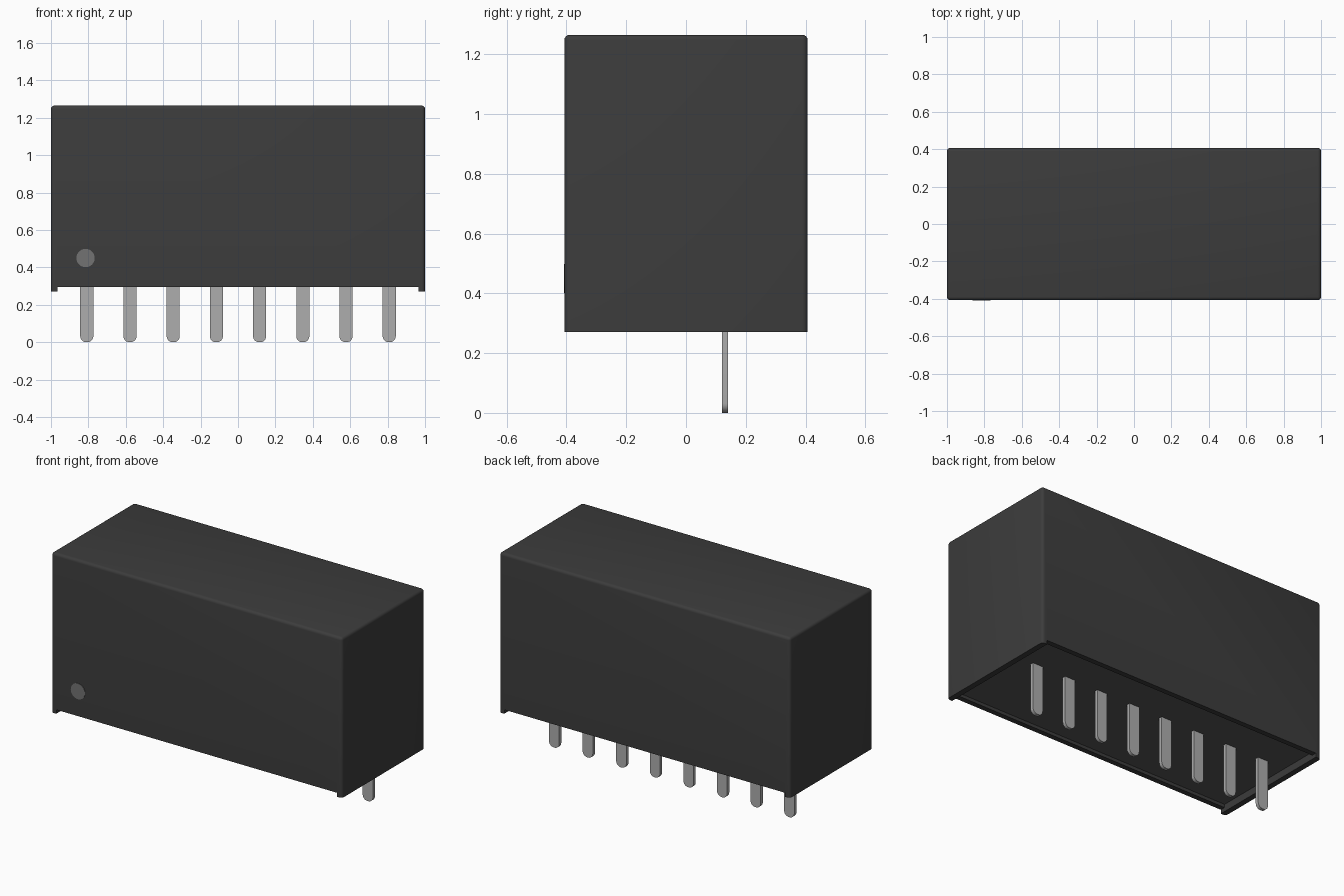
import bpy, bmesh, math
from mathutils import Matrix

cube = bpy.data.objects.get("Cube")
if cube:
    bpy.data.objects.remove(cube, do_unlink=True)


def material(name, rgb, rough=0.6):
    m = bpy.data.materials.new(name)
    m.use_nodes = True
    m.diffuse_color = (*rgb, 1)
    bsdf = m.node_tree.nodes["Principled BSDF"]
    bsdf.inputs["Base Color"].default_value = (*rgb, 1)
    bsdf.inputs["Roughness"].default_value = rough
    return m


black = material("black plastic", (0.045, 0.045, 0.045))
resin = material("dark grey resin", (0.09, 0.09, 0.09))
grey = material("mark grey", (0.17, 0.17, 0.17))
metal = material("pin metal", (0.42, 0.42, 0.42))


def finish(name, bm, mat):
    me = bpy.data.meshes.new(name)
    bm.to_mesh(me)
    bm.free()
    ob = bpy.data.objects.new(name, me)
    bpy.context.collection.objects.link(ob)
    me.materials.append(mat)
    return ob


def box(x0, x1, y0, y1, z0, z1):
    bm = bmesh.new()
    bmesh.ops.create_cube(bm, size=1)
    bmesh.ops.scale(bm, vec=(x1 - x0, y1 - y0, z1 - z0), verts=bm.verts)
    bmesh.ops.translate(bm, vec=((x0 + x1) / 2, (y0 + y1) / 2, (z0 + z1) / 2), verts=bm.verts)
    return bm


def smooth(ob):
    bpy.ops.object.select_all(action="DESELECT")
    ob.select_set(True)
    bpy.context.view_layer.objects.active = ob
    bpy.ops.object.shade_smooth_by_angle(angle=math.radians(35))


W, D, BASE, TOP = 1.0, 0.407, 0.27, 1.265
INNER_X, INNER_Y, SILL, FLOOR = 0.965, 0.375, 0.295, 0.315

# Case: rounded on every edge except the bottom rim
bm = box(-W, W, -D, D, BASE, TOP)
edges = [e for e in bm.edges if any(v.co.z > 1 for v in e.verts)]
bmesh.ops.bevel(bm, geom=edges, offset=0.018, segments=4, profile=0.5, affect="EDGES")
case = finish("case", bm, black)

# Cutters: the stand-off notch under the long walls and the underside recess
cutters = [
    finish("notch_cutter", box(-INNER_X, INNER_X, -1, 1, 0, SILL), black),
    finish("recess_cutter", box(-INNER_X, INNER_X, -INNER_Y, INNER_Y, 0.1, FLOOR + 0.01), black),
]
for c in cutters:
    c.hide_render = True
    mod = case.modifiers.new(c.name, "BOOLEAN")
    mod.operation = "DIFFERENCE"
    mod.solver = "EXACT"
    mod.object = c
bpy.context.view_layer.objects.active = case
for mod in list(case.modifiers):
    bpy.ops.object.modifier_apply(modifier=mod.name)
for c in cutters:
    bpy.data.objects.remove(c, do_unlink=True)
smooth(case)

# Resin filling the recess
finish("resin_fill", box(-INNER_X, INNER_X, -INNER_Y, INNER_Y, FLOOR, FLOOR + 0.012), resin)

# Round first-pin mark on the front
bm = bmesh.new()
bmesh.ops.create_cone(bm, cap_ends=True, segments=32, radius1=0.049, radius2=0.049, depth=0.004)
bmesh.ops.transform(bm, verts=bm.verts,
                    matrix=Matrix.Translation((-0.815, -D, 0.45)) @ Matrix.Rotation(math.pi / 2, 4, "X"))
finish("first_pin_mark", bm, grey)

# Row of flat pins with rounded tips
COUNT, PITCH = 8, 0.231
for i in range(COUNT):
    x = (i - (COUNT - 1) / 2) * PITCH
    bm = box(x - 0.035, x + 0.035, 0.12, 0.141, 0, FLOOR + 0.005)
    tips = [e for e in bm.edges if all(v.co.z < 0.01 for v in e.verts)
            and abs(e.verts[0].co.x - e.verts[1].co.x) < 0.001]
    bmesh.ops.bevel(bm, geom=tips, offset=0.032, segments=6, profile=0.5, affect="EDGES")
    smooth(finish(f"pin_{i + 1}", bm, metal))
